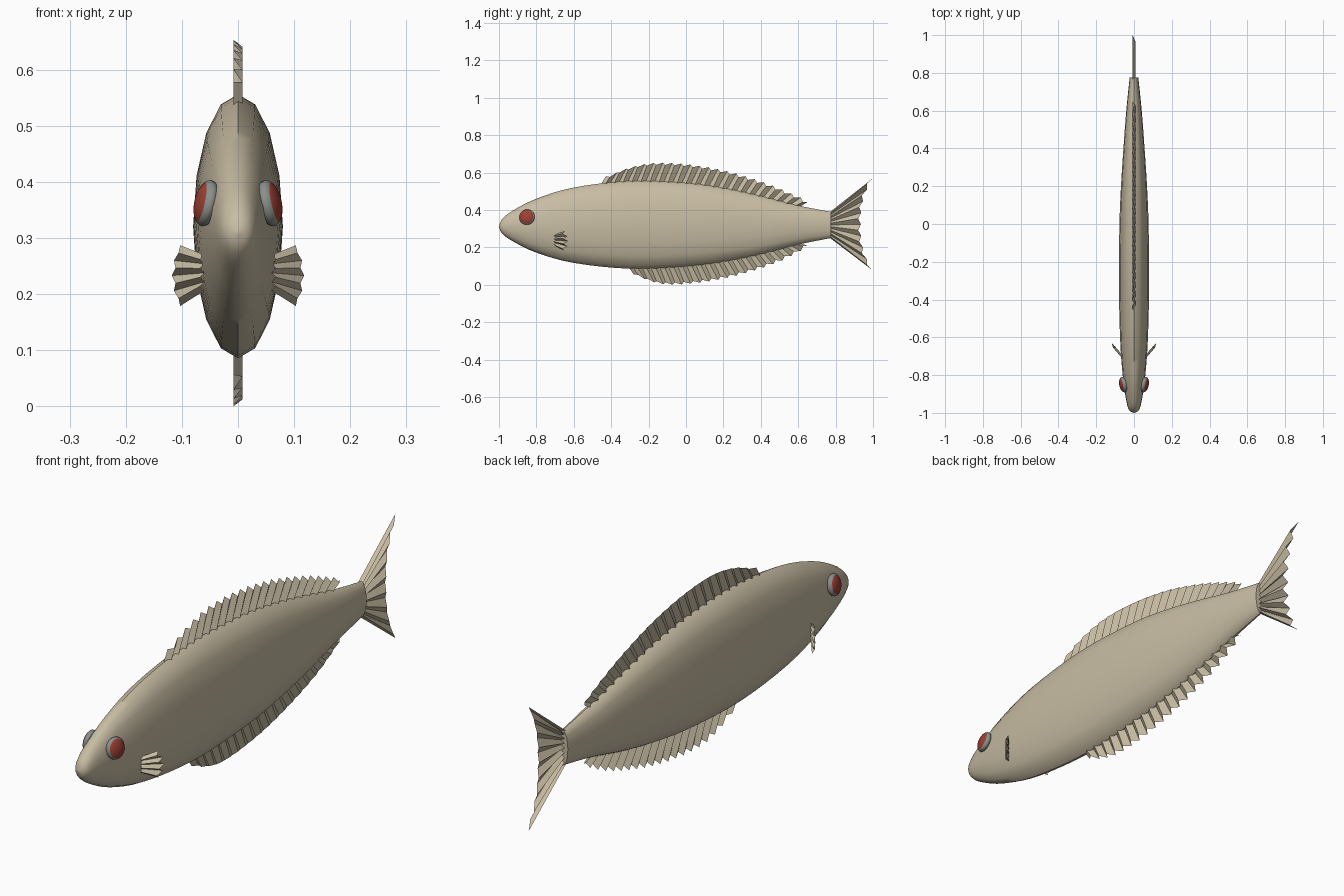
import bpy, bmesh, math
from mathutils import Vector, Matrix

cube = bpy.data.objects.get("Cube")
if cube:
    bpy.data.objects.remove(cube, do_unlink=True)


def material(name, color):
    m = bpy.data.materials.new(name)
    m.diffuse_color = (*color, 1)
    m.use_nodes = True
    m.node_tree.nodes["Principled BSDF"].inputs["Base Color"].default_value = (*color, 1)
    return m


SKIN = material("sandy beige", (0.58, 0.51, 0.37))
RED = material("iris red", (0.34, 0.05, 0.033))
GREY = material("eye grey", (0.26, 0.28, 0.26))


def finish(name, bm, *mats):
    mesh = bpy.data.meshes.new(name)
    bm.to_mesh(mesh)
    bm.free()
    for m in mats:
        mesh.materials.append(m)
    obj = bpy.data.objects.new(name, mesh)
    bpy.context.collection.objects.link(obj)
    return obj


def smooth(obj, angle):
    bpy.ops.object.select_all(action='DESELECT')
    obj.select_set(True)
    bpy.context.view_layer.objects.active = obj
    bpy.ops.object.shade_smooth_by_angle(angle=math.radians(angle))


def spline(points, steps):
    """Smooth curve through the given points."""
    pts = [Vector(p) for p in points]
    out = []
    for i in range(len(pts) - 1):
        a, b, c, d = pts[max(i - 1, 0)], pts[i], pts[i + 1], pts[min(i + 2, len(pts) - 1)]
        for k in range(steps):
            t = k / steps
            out.append(b + (c - a) * (t / 2) + (a * 2 - b * 5 + c * 4 - d) * (t * t / 2)
                       + (b * 3 - a - c * 3 + d) * (t ** 3 / 2))
    return out + [pts[-1]]


def lookup(curve, y, column):
    """Value of a curve at y, straight between its points."""
    for a, b in zip(curve, curve[1:]):
        if y <= b[0]:
            t = max(0, (y - a[0]) / (b[0] - a[0]))
            return a[column] + (b[column] - a[column]) * t
    return curve[-1][column]


# Body: stations of y, top, bottom, half width
stations = spline([
    (-1, 0.31, 0.31, 0), (-0.985, 0.348, 0.276, 0.026), (-0.93, 0.394, 0.235, 0.042),
    (-0.8, 0.46, 0.172, 0.06), (-0.6, 0.52, 0.117, 0.074), (-0.3, 0.555, 0.086, 0.08),
    (0, 0.545, 0.098, 0.077), (0.2, 0.518, 0.123, 0.069), (0.4, 0.475, 0.163, 0.056),
    (0.6, 0.424, 0.215, 0.041), (0.775, 0.39, 0.25, 0.023)], 4)
SIDES = 16
bm = bmesh.new()
nose = bm.verts.new((0, -1, 0.31))
rings = []
for y, top, bottom, width in stations[1:]:
    angles = [2 * math.pi * i / SIDES for i in range(SIDES)]
    rings.append([bm.verts.new((width * math.sin(a), y,
                                (top + bottom) / 2 + (top - bottom) / 2 * math.cos(a)))
                  for a in angles])
for i in range(SIDES):
    j = (i + 1) % SIDES
    bm.faces.new((nose, rings[0][i], rings[0][j]))
    for r, s in zip(rings, rings[1:]):
        bm.faces.new((r[i], s[i], s[j], r[j]))
bm.faces.new(rings[-1])
bmesh.ops.recalc_face_normals(bm, faces=bm.faces)
smooth(finish("body", bm, SKIN), 50)


def pleated_fin(name, rays, fold):
    """Sheet through (root, tip) rays, folded to alternate sides."""
    bm = bmesh.new()
    pairs = []
    for i, (root, tip) in enumerate(rays):
        shift = Vector(fold) * (1 if i % 2 else -1)
        pairs.append((bm.verts.new(Vector(root) + shift), bm.verts.new(Vector(tip) + shift)))
    for a, b in zip(pairs, pairs[1:]):
        bm.faces.new((a[0], b[0], b[1], a[1]))
    return finish(name, bm, SKIN)


# Back and belly fins: outer edges as y, z
def ridge_fin(name, edge, column, count, sign):
    edge = spline(edge, 4)
    start, end = edge[0][0], edge[-1][0]
    rays = []
    for i in range(count):
        y = start + (end - start) * i / (count - 1)
        root_y = y - 0.03 - 0.02 * i / count
        root_z = lookup(stations, root_y, column) - sign * 0.012
        notch = 0.012 if i % 2 else 0
        tip_y = y + (0.012 if i % 2 == 0 and 0 < i < count - 1 else 0)
        rays.append(((0, root_y, root_z), (0, tip_y, lookup(edge, y, 1) - sign * notch)))
    pleated_fin(name, rays, (0.008, 0, 0))


ridge_fin("dorsal_fin", [(-0.43, 0.578), (-0.32, 0.625), (-0.18, 0.652), (0, 0.645),
                         (0.2, 0.61), (0.4, 0.55), (0.55, 0.49), (0.65, 0.443)], 1, 45, 1)
ridge_fin("belly_fin", [(-0.28, 0.056), (-0.22, 0.025), (-0.1, 0), (0.1, 0.016),
                        (0.3, 0.06), (0.5, 0.128), (0.65, 0.208)], 2, 39, -1)

# Tail fin: fan with a hollow rear edge
tail = []
for i in range(17):
    t = i / 8 - 1
    notch = 0.015 if i % 2 else 0
    tail.append(((0, 0.765, 0.32 + 0.066 * t),
                 (0, 0.935 + 0.065 * abs(t) ** 2.5 - notch, 0.323 + 0.247 * t)))
pleated_fin("tail_fin", tail, (0.008, 0, 0))

for side, label in ((1, "left"), (-1, "right")):
    # Pectoral fin: small fan spreading out and back
    rays = []
    for i in range(9):
        t = i / 4 - 1
        reach = (0.05 if i % 2 == 0 else 0.036) * (1 - 0.3 * t * t)
        rays.append(((side * 0.064, -0.70, 0.238 + 0.032 * t),
                     (side * (0.072 + reach), -0.685 + reach, 0.233 + 0.054 * t)))
    pleated_fin(label + "_pectoral_fin", rays, (side * 0.004, -0.005, 0))

    # Eye: flattened ball lying against the head, red on its outer side
    bm = bmesh.new()
    bmesh.ops.create_uvsphere(bm, u_segments=20, v_segments=12, radius=1)
    for f in bm.faces:
        f.material_index = 0 if f.calc_center_median().z > 0.4 else 1
    outward = Vector((side, -0.2, 0.22)).to_track_quat('Z', 'Y').to_matrix().to_4x4()
    bmesh.ops.transform(bm, verts=bm.verts, matrix=Matrix.Translation((side * 0.056, -0.85, 0.362))
                        @ outward @ Matrix.Diagonal((0.042, 0.042, 0.021, 1)))
    smooth(finish(label + "_eye", bm, RED, GREY), 40)
